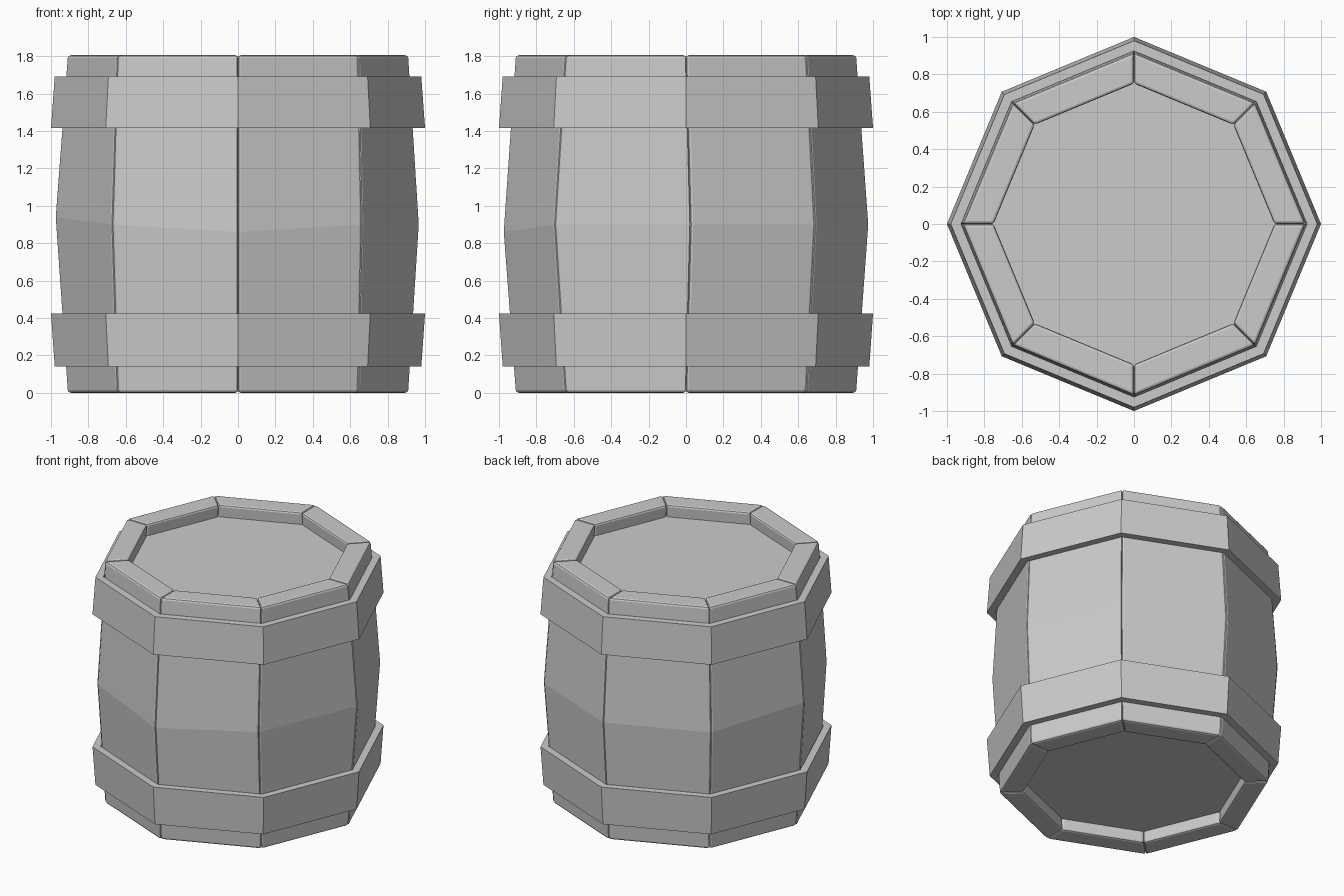
import bpy
from math import cos, sin, radians

if "Cube" in bpy.data.objects:
    bpy.data.objects.remove(bpy.data.objects["Cube"])

N = 8


def ring(r, z):
    return [(r * cos(radians(45 * i)), r * sin(radians(45 * i)), z) for i in range(N)]


def add(name, verts, faces, bevel=0):
    me = bpy.data.meshes.new(name)
    me.from_pydata(verts, [], faces)
    ob = bpy.data.objects.new(name, me)
    bpy.context.collection.objects.link(ob)
    if bevel:
        m = ob.modifiers.new("edge_bevel", 'BEVEL')
        m.width = bevel
        m.segments = 2
        m.limit_method = 'ANGLE'
        m.angle_limit = radians(35)
    return ob


# Staves: thick bulging planks; the middle ring is slightly hand-shaped
outer = [ring(0.915, 0.0), ring(0.98, 0.9), ring(0.915, 1.805)]
outer[1][0] = (0.972, 0.025, 0.90)
outer[1][4] = (-0.98, 0.0, 0.94)
outer[1][5] = (-0.675, -0.70, 0.90)
outer[1][6] = (0.0, -0.98, 0.86)
outer[1][7] = (0.665, -0.705, 0.90)
inner = [ring(0.75, 0.0), ring(0.81, 0.9), ring(0.75, 1.805)]
for i in range(N):
    j = (i + 1) % N
    verts = []
    for o, n in zip(outer, inner):
        verts += [o[i], o[j], n[j], n[i]]
    faces = [(3, 2, 1, 0), (8, 9, 10, 11)]
    for k in (0, 4):
        for a in range(4):
            b = (a + 1) % 4
            faces.append((k + a, k + b, k + 4 + b, k + 4 + a))
    add(f"stave_{i + 1}", verts, faces, 0.015)


# Hoops: tapered octagonal bands, given as (radius, z) profiles
def hoop(name, profile):
    verts = [v for r, z in profile for v in ring(r, z)]
    faces = []
    for p in range(4):
        q = (p + 1) % 4
        for i in range(N):
            j = (i + 1) % N
            faces.append((p * N + i, p * N + j, q * N + j, q * N + i))
    add(name, verts, faces)


hoop("lower_hoop", [(0.98, 0.14), (1.0, 0.425), (0.945, 0.425), (0.925, 0.14)])
hoop("upper_hoop", [(1.0, 1.415), (0.98, 1.69), (0.925, 1.69), (0.945, 1.415)])


# Recessed lid and base
def disc(name, z0, z1):
    faces = [tuple(range(N))[::-1], tuple(range(N, 2 * N))]
    faces += [(i, (i + 1) % N, N + (i + 1) % N, N + i) for i in range(N)]
    add(name, ring(0.78, z0) + ring(0.78, z1), faces)


disc("lid", 1.66, 1.715)
disc("base", 0.09, 0.145)
